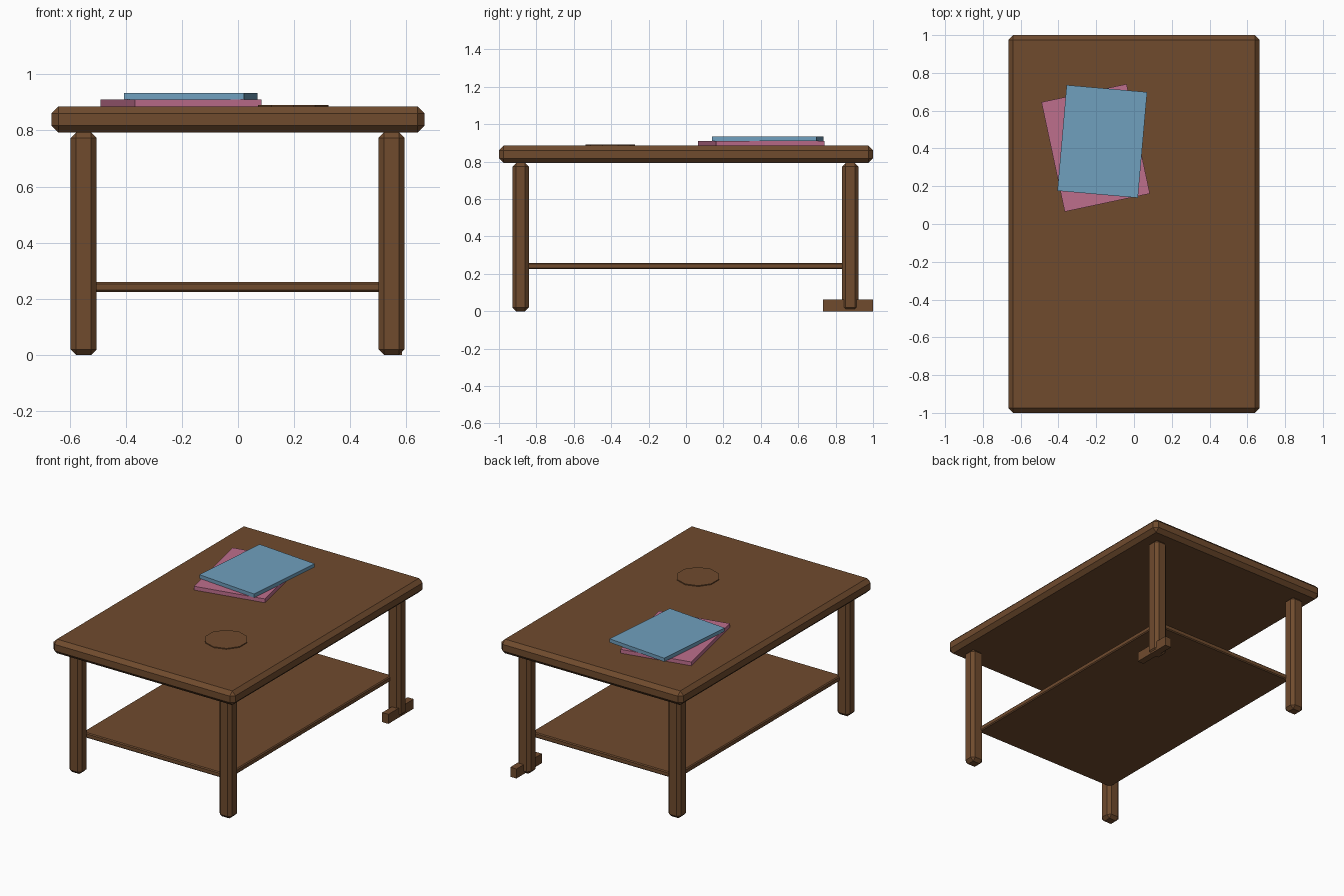
import bpy
import bmesh
from math import radians
from mathutils import Matrix, Vector

default = bpy.data.objects.get("Cube")
if default:
    bpy.data.objects.remove(default, do_unlink=True)


def material(name, rgb):
    mat = bpy.data.materials.new(name)
    mat.use_nodes = True
    mat.diffuse_color = (*rgb, 1)
    mat.node_tree.nodes["Principled BSDF"].inputs["Base Color"].default_value = (*rgb, 1)
    return mat


wood = material("brown wood", (0.160, 0.070, 0.027))
pink = material("pink cover", (0.515, 0.156, 0.265))
blue = material("blue cover", (0.162, 0.350, 0.515))


def add_object(name, bm, mat, location, turn=0):
    mesh = bpy.data.meshes.new(name)
    bm.to_mesh(mesh)
    bm.free()
    mesh.materials.append(mat)
    obj = bpy.data.objects.new(name, mesh)
    obj.location = location
    obj.rotation_euler.z = radians(turn)
    bpy.context.collection.objects.link(obj)
    return obj


def box(name, size, centre, bottom, mat, chamfer=0, turn=0):
    """Box standing at height 'bottom', with optional flat chamfers."""
    bm = bmesh.new()
    bmesh.ops.create_cube(bm, size=1, matrix=Matrix.Diagonal(Vector((*size, 1))))
    if chamfer:
        bmesh.ops.bevel(bm, geom=bm.edges[:], offset=chamfer, segments=1,
                        affect='EDGES', profile=0.5)
    return add_object(name, bm, mat, (*centre, bottom + size[2] / 2), turn)


# Table top and lower shelf
box("table_top", (1.33, 2.0, 0.093), (0, 0), 0.792, wood, chamfer=0.025)
box("lower_shelf", (1.06, 1.72, 0.034), (-0.002, -0.003), 0.225, wood, chamfer=0.006)

# Four chamfered legs
for side, x in (("right", -0.55), ("left", 0.547)):
    for end, y in (("front", -0.884), ("back", 0.878)):
        box(f"{end}_{side}_leg", (0.093, 0.089, 0.793), (x, y), 0, wood, chamfer=0.02)

# Block at the foot of one back leg
box("foot_block", (0.045, 0.265, 0.063), (0.5625, 0.866), 0, wood)

# Two stacked books
box("lower_book", (0.461, 0.593, 0.025), (-0.203, 0.403), 0.885, pink, turn=12)
box("upper_book", (0.428, 0.562, 0.024), (-0.168, 0.437), 0.910, blue, turn=-5)

# Thin ten-sided coaster
bm = bmesh.new()
bmesh.ops.create_cone(bm, cap_ends=True, segments=10, radius1=0.132, radius2=0.132, depth=0.008)
add_object("coaster", bm, wood, (0.197, -0.405, 0.887))
